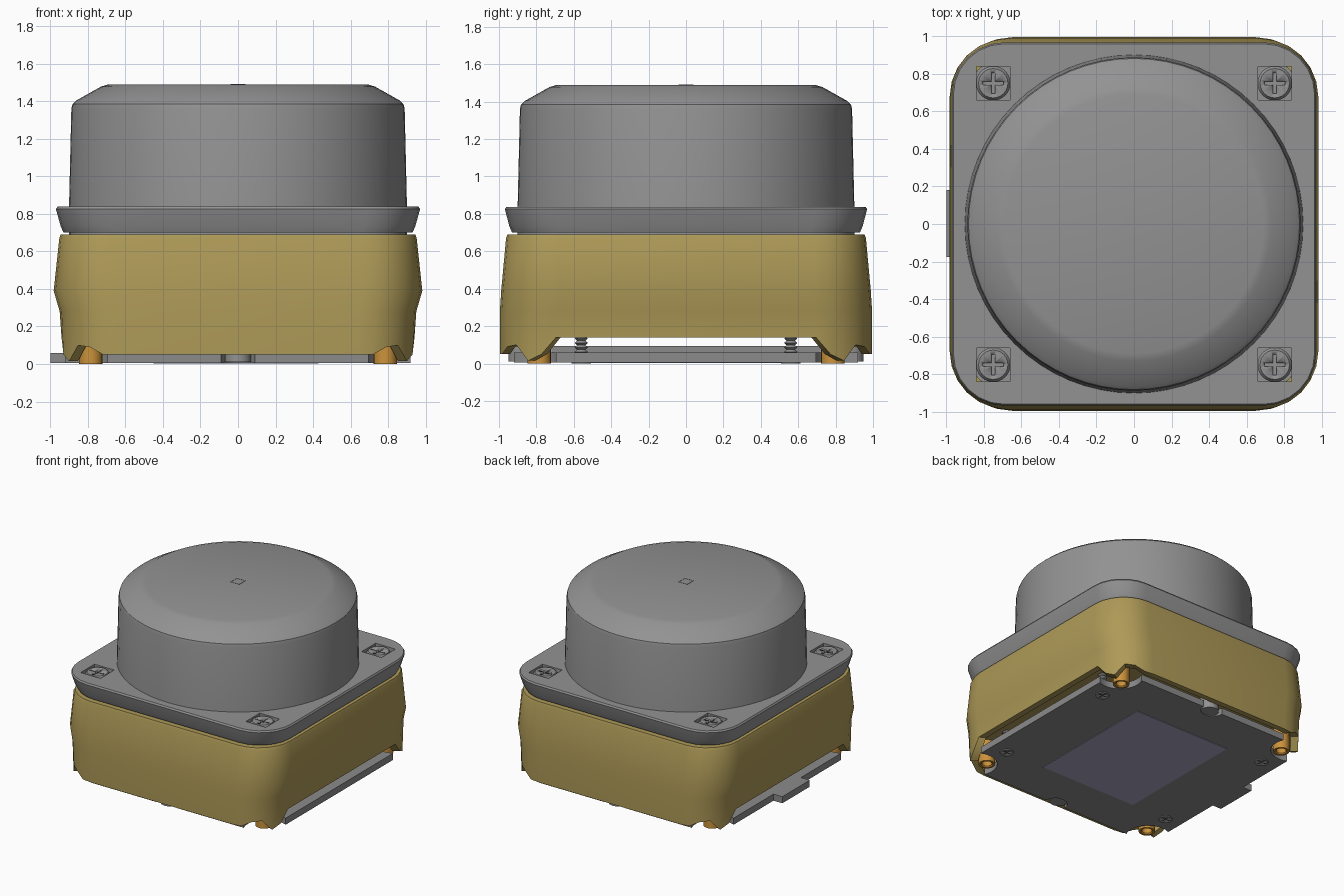
import bpy, bmesh, math
from mathutils import Matrix

if "Cube" in bpy.data.objects:
    bpy.data.objects.remove(bpy.data.objects["Cube"])

SIGNS = [(1, 1), (-1, 1), (-1, -1), (1, -1)]


def material(name, rgb):
    m = bpy.data.materials.new(name)
    m.diffuse_color = (*rgb, 1)
    m.use_nodes = True
    m.node_tree.nodes["Principled BSDF"].inputs["Base Color"].default_value = m.diffuse_color
    return m


GREY = material("dark_grey", (0.29, 0.29, 0.29))
PLATE = material("plate_grey", (0.26, 0.26, 0.26))
GOLD = material("gold_paint", (0.42, 0.32, 0.095))
BRASS = material("brass", (0.6, 0.29, 0.045))
LABEL = material("label_violet", (0.40, 0.38, 0.55))


def make(name, bm, mat=GREY, smooth=30):
    bmesh.ops.remove_doubles(bm, verts=bm.verts, dist=1e-5)
    bmesh.ops.recalc_face_normals(bm, faces=bm.faces)
    me = bpy.data.meshes.new(name)
    bm.to_mesh(me)
    bm.free()
    ob = bpy.data.objects.new(name, me)
    bpy.context.collection.objects.link(ob)
    me.materials.append(mat)
    if smooth:
        bpy.ops.object.select_all(action='DESELECT')
        ob.select_set(True)
        bpy.context.view_layer.objects.active = ob
        bpy.ops.object.shade_smooth_by_angle(angle=math.radians(smooth))
    return ob


def copies(ob, name, spots, z=0.0, flip=False):
    """Place linked copies of a part; the first spot reuses the part itself."""
    for i, (x, y) in enumerate(spots):
        o = ob if i == 0 else ob.copy()
        if i:
            bpy.context.collection.objects.link(o)
        o.name = f"{name}_{i + 1}"
        o.location = (x, y, z)
        if flip:
            o.rotation_euler = (math.pi, 0, 0)


def cut(ob, cutter):
    cutter.hide_render = True
    mod = ob.modifiers.new("cut", 'BOOLEAN')
    mod.operation, mod.solver, mod.object = 'DIFFERENCE', 'EXACT', cutter
    bpy.ops.object.select_all(action='DESELECT')
    bpy.context.view_layer.objects.active = ob
    ob.select_set(True)
    bpy.ops.object.modifier_apply(modifier=mod.name)
    bpy.data.objects.remove(cutter)


def ring(hx, hy, r, z, n=6):
    """Rounded rectangle; z may be a list running side -> front over each corner."""
    pts = []
    for k, (sx, sy) in enumerate(SIGNS):
        for i in range(n + 1):
            a = math.pi / 2 * (k + i / n)
            zz = z if not isinstance(z, list) else (z[::-1] if k % 2 else z)[i]
            pts.append((sx * (hx - r) + r * math.cos(a),
                        sy * (hy - r) + r * math.sin(a), zz))
    return pts


def loft(name, rings, mat=GREY):
    bm = bmesh.new()
    loops = [[bm.verts.new(p) for p in r] for r in rings]
    n = len(loops[0])
    for a, b in zip(loops, loops[1:]):
        for i in range(n):
            j = (i + 1) % n
            bm.faces.new((a[i], a[j], b[j], b[i]))
    bm.faces.new(loops[0])
    bm.faces.new(loops[-1])
    return make(name, bm, mat)


def lathe(name, profile, seg=24, mat=GREY):
    bm = bmesh.new()
    vs = [bm.verts.new((r, 0, z)) for r, z in profile]
    es = [bm.edges.new(p) for p in zip(vs, vs[1:])]
    bmesh.ops.spin(bm, geom=vs + es, cent=(0, 0, 0), axis=(0, 0, 1),
                   angle=2 * math.pi, steps=seg)
    return make(name, bm, mat)


def prism(name, pts, z0, z1, mat=GREY):
    return loft(name, [[(x, y, z0) for x, y in pts], [(x, y, z1) for x, y in pts]], mat)


def boxes(name, specs, mat=GREY):
    """Each spec is x0, x1, y0, y1, z0, z1."""
    bm = bmesh.new()
    for x0, x1, y0, y1, z0, z1 in specs:
        m = Matrix.Translation(((x0 + x1) / 2, (y0 + y1) / 2, (z0 + z1) / 2))
        bmesh.ops.create_cube(bm, size=1, matrix=m @ Matrix.Diagonal((x1 - x0, y1 - y0, z1 - z0, 1)))
    return make(name, bm, mat, smooth=0)


def screw_head(name, r, h):
    """Pan head with its top at z = 0 and a cross recess."""
    head = lathe(name, [(0, -h), (r, -h), (r, -0.02), (r * 0.85, 0), (0, 0)])
    a, b = r * 0.6, r * 0.1
    plus = [(a, -b), (a, b), (b, b), (b, a), (-b, a), (-b, b),
            (-a, b), (-a, -b), (-b, -b), (-b, -a), (b, -a), (b, -b)]
    cut(head, prism("cross_cutter", plus, -0.02, 0.05))
    return head


# Domed cap
lathe("dome", [(0, 0.80), (0.905, 0.80), (0.90, 0.85), (0.888, 1.36), (0.882, 1.385),
               (0.86, 1.405), (0.73, 1.478), (0.69, 1.49), (0, 1.49)], 64)
boxes("top_mark", [(-0.04, 0.04, s * 0.038 - 0.003, s * 0.038 + 0.003, 1.485, 1.492) for s in (-1, 1)]
      + [(s * 0.038 - 0.003, s * 0.038 + 0.003, -0.04, 0.04, 1.485, 1.492) for s in (-1, 1)])

# Flange with four square screw wells
flange = loft("flange", [ring(0.93, 0.93, 0.27, 0.70), ring(0.945, 0.945, 0.27, 0.735),
                         ring(0.97, 0.968, 0.28, 0.825), ring(0.962, 0.96, 0.27, 0.838)])
cut(flange, boxes("well_cutter", [(sx * 0.75 - 0.09, sx * 0.75 + 0.09, sy * 0.75 - 0.09,
                                   sy * 0.75 + 0.09, 0.6, 0.9) for sx, sy in SIGNS]))
loft("flange_gasket", [ring(0.90, 0.90, 0.25, 0.68), ring(0.90, 0.90, 0.25, 0.705)])
copies(screw_head("flange_screw", 0.092, 0.07), "flange_screw",
       [(0.75 * x, 0.75 * y) for x, y in SIGNS], 0.835)
copies(lathe("screw_shaft", [(0, 0.68), (0.05, 0.68), (0.05, 0.78), (0, 0.78)]), "screw_shaft",
       [(0.75 * x, 0.75 * y) for x, y in SIGNS])

# Gold skirt body: open sides, lower front and back walls, arched corners
foot = [0.14, 0.05, 0.015, 0.10, 0.09, 0.05, 0.05]
loft("body_shell", [ring(0.88, 0.93, 0.26, 0.18), ring(0.89, 0.95, 0.28, foot),
                    ring(0.94, 0.995, 0.30, foot), ring(0.95, 0.995, 0.30, 0.28),
                    ring(0.982, 0.988, 0.31, 0.39), ring(0.952, 0.962, 0.28, 0.67),
                    ring(0.945, 0.955, 0.28, 0.69)], GOLD)

# Base plate, notched at the corners and at the middle of front and back
quad = []
for i in range(9):
    a = math.radians(-65 - 140 * i / 8)
    quad.append((0.85 + 0.17 * math.cos(a), 0.85 + 0.17 * math.sin(a)))
quad = [(0.92, quad[0][1])] + quad[1:-1] + [(quad[-1][0], 0.92)]
quad += [(0.09 * math.cos(math.radians(-15 * i)), 0.92 - 0.09 * math.sin(math.radians(15 * i)))
         for i in range(6)]
outline = []
for sx, sy in SIGNS:
    part = [(sx * x, sy * y) for x, y in quad]
    outline += part if sx * sy > 0 else part[::-1]
prism("base_plate", outline, 0.006, 0.06, PLATE)
boxes("inner_plate", [(-0.72, 0.72, -0.72, 0.72, 0.06, 0.095)], PLATE)
boxes("connector_tab", [(-1.0, -0.9, -0.175, 0.18, 0.006, 0.06)], PLATE)
boxes("label", [(-0.45, 0.43, -0.55, 0.55, 0.002, 0.01)], LABEL)
copies(lathe("edge_boss", [(0, 0.012), (0.07, 0.012), (0.07, 0.2), (0, 0.2)]), "edge_boss",
       [(0, 0.88), (0, -0.88)])

# Brass corner standoffs
copies(lathe("standoff", [(0, 0.06), (0.038, 0.06), (0.038, 0.008), (0.046, 0), (0.062, 0),
                          (0.062, 0.2), (0, 0.2)], 24, BRASS), "standoff",
       [(0.785 * x, 0.785 * y) for x, y in SIGNS])

# Base screws with threaded shanks bridging the gap under the body
spots = [(0.78 * x, 0.56 * y) for x, y in SIGNS]
copies(screw_head("base_screw", 0.06, 0.03), "base_screw", spots, 0.0, flip=True)
thread = [(0, 0.05)] + [(0.036 if i % 2 else 0.022, 0.05 + 0.012 * i) for i in range(13)] + [(0, 0.2)]
copies(lathe("screw_thread", thread, 16), "screw_thread", spots)
